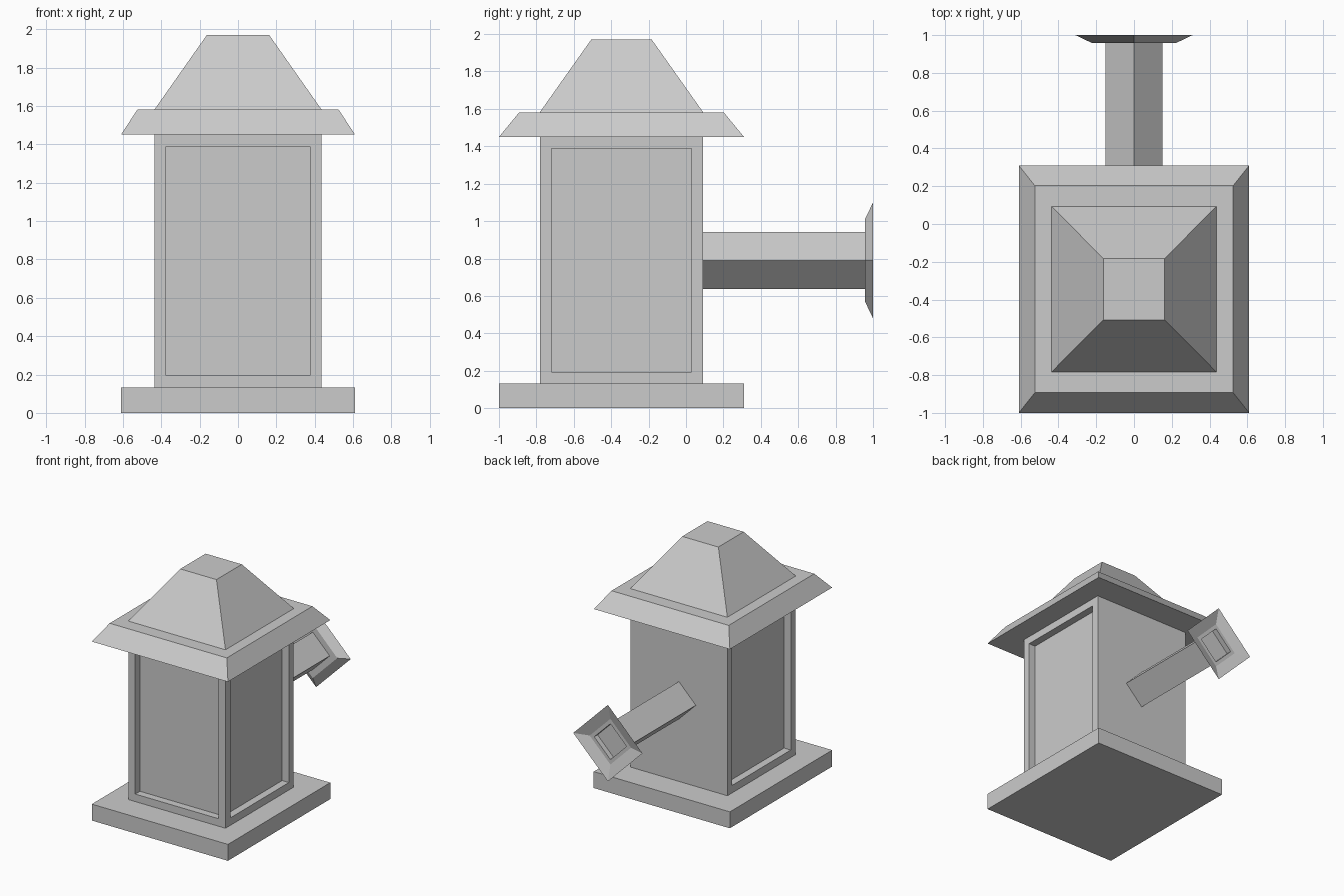
import bpy, bmesh
from mathutils import Vector

if "Cube" in bpy.data.objects:
    bpy.data.objects.remove(bpy.data.objects["Cube"])

CY = -0.345      # centre of the tower in y
ARM_Z = 0.79     # height of the side arm


def finish(name, bm):
    bmesh.ops.recalc_face_normals(bm, faces=bm.faces)
    me = bpy.data.meshes.new(name)
    bm.to_mesh(me)
    bm.free()
    ob = bpy.data.objects.new(name, me)
    bpy.context.collection.objects.link(ob)
    return ob


def loft(bm, rings):
    """Skin four-sided rings of points and cap both ends."""
    loops = [[bm.verts.new(p) for p in ring] for ring in rings]
    for a, b in zip(loops, loops[1:]):
        for i in range(4):
            j = (i + 1) % 4
            bm.faces.new((a[i], a[j], b[j], b[i]))
    bm.faces.new(loops[0])
    bm.faces.new(loops[-1])


def rect(hx, hy, z):
    return [(sx * hx, CY + sy * hy, z) for sx, sy in ((-1, -1), (1, -1), (1, 1), (-1, 1))]


def diamond(r, y):
    return [(dx * r, y, ARM_Z + dz * r) for dx, dz in ((1, 0), (0, 1), (-1, 0), (0, -1))]


def tapered_block(name, *rings):
    bm = bmesh.new()
    loft(bm, [rect(*r) for r in rings])
    return finish(name, bm)


# Base slab, eave and roof
tapered_block("base_slab", (0.61, 0.655, 0), (0.61, 0.655, 0.133))
tapered_block("eave", (0.61, 0.655, 1.45), (0.525, 0.548, 1.58))
tapered_block("roof", (0.436, 0.438, 1.58), (0.162, 0.162, 1.97))

# Body with recessed panels on the front and both sides
bm = bmesh.new()
loft(bm, [rect(0.435, 0.436, 0.133), rect(0.435, 0.436, 1.45)])
bmesh.ops.recalc_face_normals(bm, faces=bm.faces)
bm.normal_update()
panels = [f for f in bm.faces if f.normal.y < -0.5 or abs(f.normal.x) > 0.5]
bmesh.ops.inset_individual(bm, faces=panels, thickness=0.086)
for f in bmesh.ops.extrude_discrete_faces(bm, faces=panels)["faces"]:
    f.normal_update()
    bmesh.ops.translate(bm, verts=f.verts, vec=Vector(f.normal) * -0.06)
finish("body", bm)

# Diamond-section arm with a flared, dished and hollowed end
bm = bmesh.new()
profile = [(0.152, 0.09), (0.152, 0.957), (0.22, 0.957), (0.31, 1.0),
           (0.185, 0.968), (0.15, 0.968), (0.15, 0.925)]
# keep the socket just inside the arm wall
profile[-2:] = [(0.145, 0.968), (0.145, 0.925)]
loft(bm, [diamond(r, y) for r, y in profile])
finish("arm", bm)
